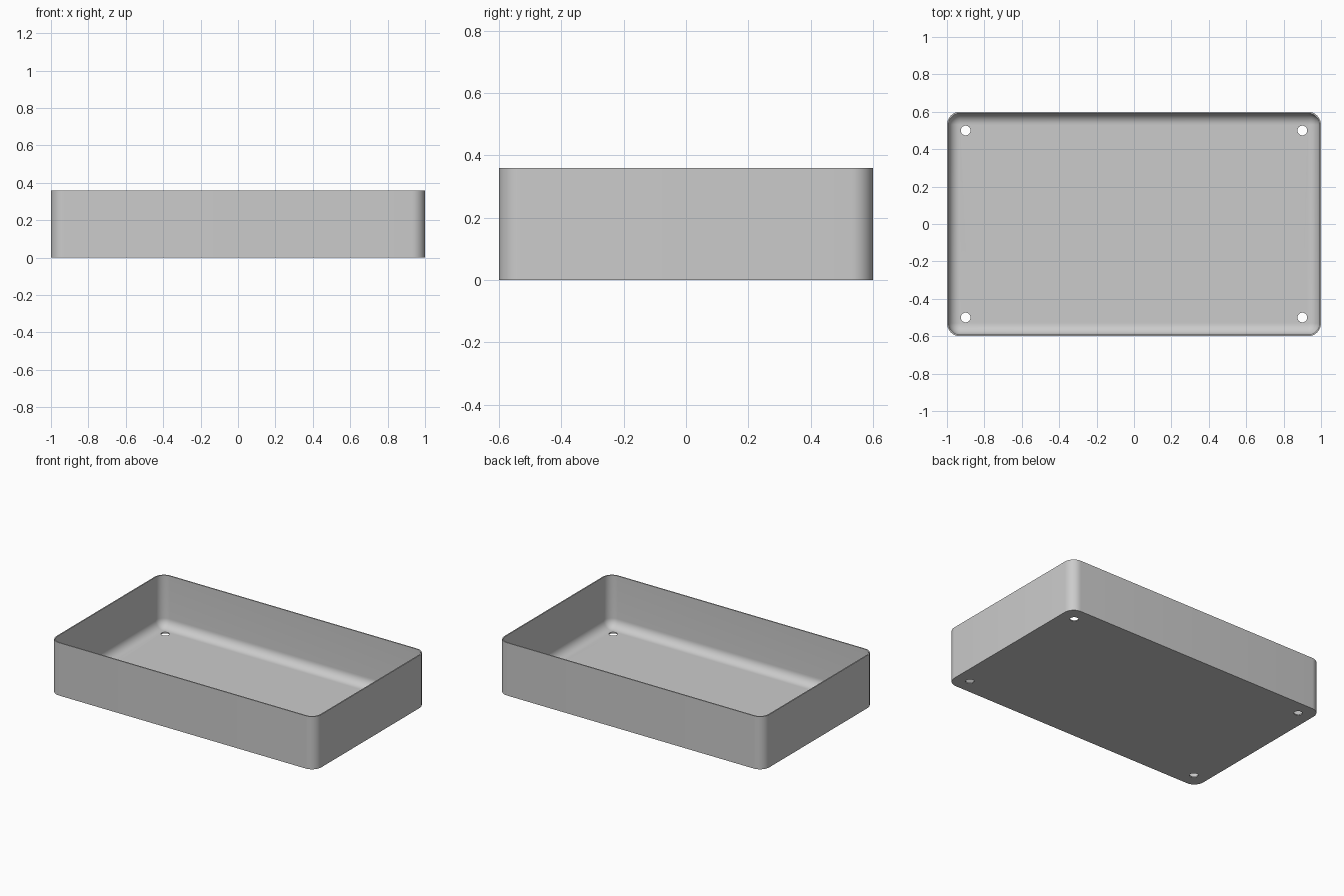
import bpy, bmesh
from math import sin, cos, pi

cube = bpy.data.objects.get("Cube")
if cube:
    bpy.data.objects.remove(cube, do_unlink=True)

HALF_X, HALF_Y, HEIGHT = 1.0, 0.6, 0.36
CORNER, WALL, FILLET = 0.07, 0.008, 0.06
HOLE_X, HOLE_Y, HOLE_R = 0.9, 0.5, 0.026
STEPS = 10

grey = bpy.data.materials.new("light grey")
grey.use_nodes = True
colour = (0.6, 0.6, 0.6, 1)
grey.diffuse_color = colour
grey.node_tree.nodes["Principled BSDF"].inputs["Base Color"].default_value = colour


def rounded_ring(bm, inset, z):
    """Rounded rectangle of vertices, shrunk by inset."""
    r = CORNER - inset
    ring = []
    for i, (sx, sy) in enumerate([(1, 1), (-1, 1), (-1, -1), (1, -1)]):
        for k in range(STEPS + 1):
            a = (i + k / STEPS) * pi / 2
            ring.append(bm.verts.new((sx * (HALF_X - CORNER) + r * cos(a),
                                      sy * (HALF_Y - CORNER) + r * sin(a), z)))
    return ring


# Tray shell: outer wall, rim, inner wall, filleted floor edge
profile = [(0, 0), (0, HEIGHT), (WALL, HEIGHT)]
for k in range(STEPS + 1):
    a = k / STEPS * pi / 2
    profile.append((WALL + FILLET * (1 - cos(a)), WALL + FILLET * (1 - sin(a))))

bm = bmesh.new()
rings = [rounded_ring(bm, d, z) for d, z in profile]
for low, high in zip(rings, rings[1:]):
    for j in range(len(low)):
        n = (j + 1) % len(low)
        bm.faces.new((low[j], low[n], high[n], high[j]))
bm.faces.new(rings[0][::-1])
bm.faces.new(rings[-1])
mesh = bpy.data.meshes.new("tray")
bm.to_mesh(mesh)
bm.free()
mesh.materials.append(grey)
tray = bpy.data.objects.new("tray", mesh)
bpy.context.collection.objects.link(tray)

# Screw holes in the four corners of the floor
bpy.context.view_layer.objects.active = tray
for sx in (-1, 1):
    for sy in (-1, 1):
        bpy.ops.mesh.primitive_cylinder_add(vertices=32, radius=HOLE_R, depth=0.1,
                                            location=(sx * HOLE_X, sy * HOLE_Y, 0))
        cutter = bpy.context.object
        cutter.name = "hole_cutter"
        cutter.hide_render = True
        cutter.data.materials.append(grey)
        bpy.context.view_layer.objects.active = tray
        cut = tray.modifiers.new("hole", "BOOLEAN")
        cut.operation = "DIFFERENCE"
        cut.solver = "EXACT"
        cut.object = cutter
        bpy.ops.object.modifier_apply(modifier=cut.name)
        bpy.data.objects.remove(cutter, do_unlink=True)

bpy.ops.object.select_all(action="DESELECT")
tray.select_set(True)
bpy.ops.object.shade_smooth_by_angle(angle=pi / 6)
